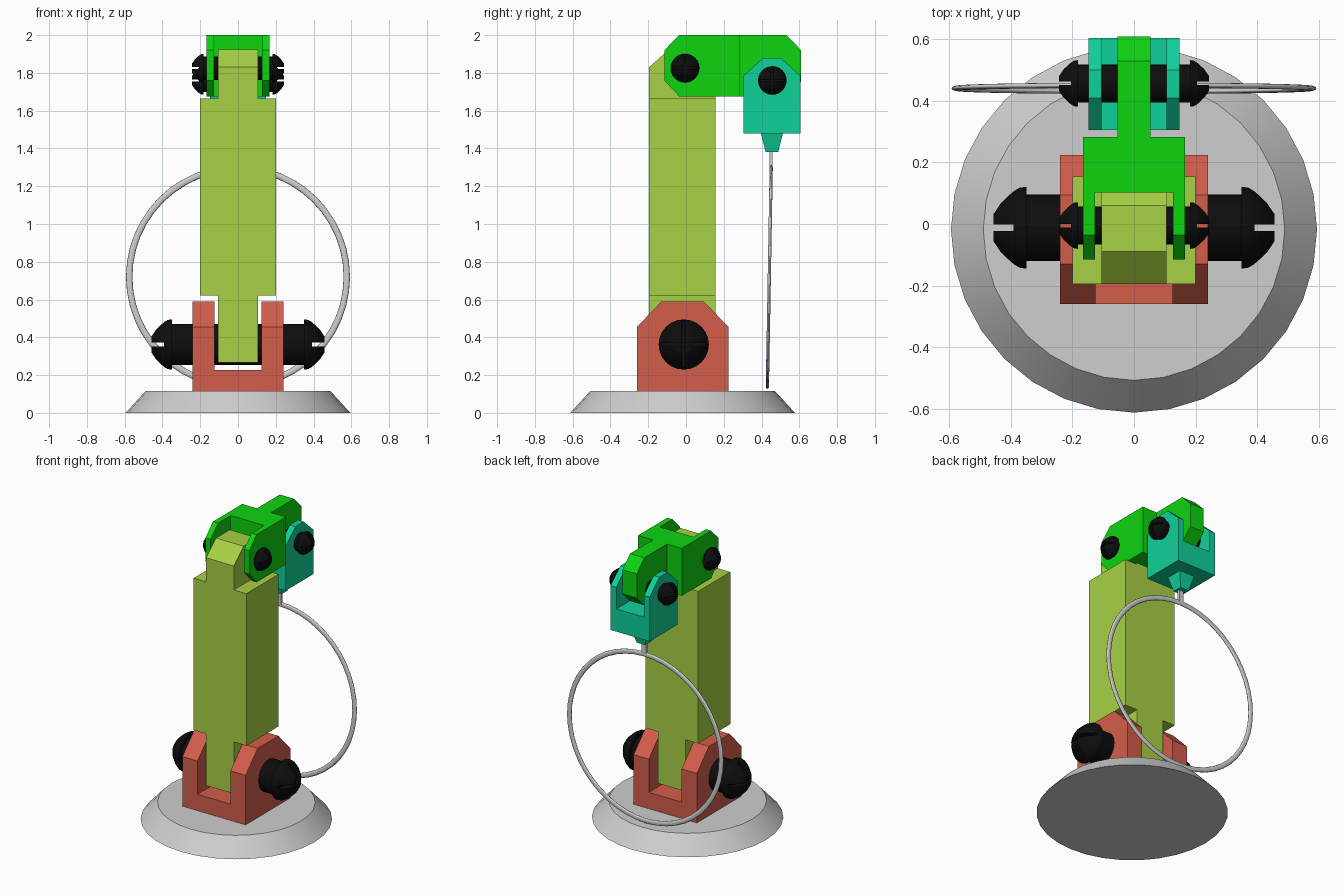
import bpy
import bmesh
import math
from mathutils import Matrix, Vector

old = bpy.data.objects.get("Cube")
if old:
    bpy.data.objects.remove(old, do_unlink=True)


def material(name, rgb):
    m = bpy.data.materials.new(name)
    m.use_nodes = True
    m.diffuse_color = (*rgb, 1)
    m.node_tree.nodes["Principled BSDF"].inputs["Base Color"].default_value = (*rgb, 1)
    return m


GREY = material("light_grey", (0.62, 0.62, 0.62))
BLACK = material("black", (0.004, 0.004, 0.004))
RED = material("brick_red", (0.65, 0.11, 0.07))
LIME = material("lime", (0.39, 0.64, 0.058))
GREEN = material("bright_green", (0.004, 0.66, 0.005))
TEAL = material("teal", (0.005, 0.64, 0.33))


def finish(bm, name, mat):
    bmesh.ops.recalc_face_normals(bm, faces=bm.faces)
    mesh = bpy.data.meshes.new(name)
    bm.to_mesh(mesh)
    bm.free()
    mesh.materials.append(mat)
    ob = bpy.data.objects.new(name, mesh)
    bpy.context.collection.objects.link(ob)
    return ob


def activate(ob):
    bpy.ops.object.select_all(action="DESELECT")
    ob.select_set(True)
    bpy.context.view_layer.objects.active = ob


def smooth(ob):
    activate(ob)
    bpy.ops.object.shade_smooth_by_angle(angle=math.radians(30))


def prism(name, profile, half_width, mat):
    """Side profile in (y, z), extruded across x."""
    bm = bmesh.new()
    face = bm.faces.new([bm.verts.new((-half_width, y, z)) for y, z in profile])
    new = bmesh.ops.extrude_face_region(bm, geom=[face])["geom"]
    verts = [v for v in new if isinstance(v, bmesh.types.BMVert)]
    bmesh.ops.translate(bm, verts=verts, vec=(2 * half_width, 0, 0))
    return finish(bm, name, mat)


def box(name, x, y, z, mat):
    """Box from (low, high) ranges."""
    return_ob = prism(name, [(y[0], z[0]), (y[1], z[0]), (y[1], z[1]), (y[0], z[1])],
                      (x[1] - x[0]) / 2, mat)
    return_ob.data.transform(Matrix.Translation(((x[0] + x[1]) / 2, 0, 0)))
    return return_ob


def carve(ob, cuts):
    """Cut box-shaped notches out of a part."""
    for x, y, z in cuts:
        cutter = box("cutter", x, y, z, ob.data.materials[0])
        cutter.hide_render = True
        mod = ob.modifiers.new("notch", "BOOLEAN")
        mod.operation = "DIFFERENCE"
        mod.solver = "EXACT"
        mod.object = cutter
        activate(ob)
        bpy.ops.object.modifier_apply(modifier=mod.name)
        bpy.data.objects.remove(cutter, do_unlink=True)


def lathe(name, profile, axis, steps, mat):
    """Spin (radius, height) points about z, then point z along axis."""
    bm = bmesh.new()
    vs = [bm.verts.new((r, 0, h)) for r, h in profile]
    edges = [bm.edges.new(pair) for pair in zip(vs, vs[1:])]
    bmesh.ops.spin(bm, geom=vs + edges, cent=(0, 0, 0), axis=(0, 0, 1),
                   angle=math.tau, steps=steps, use_merge=False)
    bmesh.ops.remove_doubles(bm, verts=bm.verts, dist=0.0001)
    turn = Vector((0, 0, 1)).rotation_difference(Vector(axis)).to_matrix()
    bmesh.ops.transform(bm, matrix=turn.to_4x4(), verts=bm.verts)
    return finish(bm, name, mat)


def hinge_pin(name, y, z, end, s):
    """Shaft along x with a domed, cross-slotted head at both ends."""
    half = [(0.108 * s, end - 0.107 * s), (0.133 * s, end - 0.107 * s),
            (0.13 * s, end - 0.085 * s), (0.115 * s, end - 0.06 * s),
            (0.082 * s, end - 0.025 * s), (0.045 * s, end), (0, end)]
    profile = [(r, -h) for r, h in reversed(half)] + half
    ob = lathe(name, profile, (1, 0, 0), 24, BLACK)
    thin, wide, deep = 0.01 * s, 0.2 * s, end - 0.066 * s
    cuts = []
    for x in ((deep, end + 0.1), (-end - 0.1, -deep)):
        cuts.append((x, (-thin, thin), (-wide, wide)))
        cuts.append((x, (-wide, wide), (-thin, thin)))
    carve(ob, cuts)
    ob.data.transform(Matrix.Translation((0, y, z)))
    smooth(ob)


BOTH = (-1, 1)


def side(sign, a, b):
    return (a, b) if sign > 0 else (-b, -a)


# Round sloped base
base = lathe("base", [(0, 0), (0.595, 0), (0.49, 0.115), (0, 0.115)], (0, 0, 1), 32, GREY)
base.data.transform(Matrix.Translation((0, -0.018, 0)))
smooth(base)

# Forked bracket on the base
bracket = prism("base_bracket", [(-0.26, 0.115), (0.225, 0.115), (0.225, 0.455),
                                 (0.095, 0.59), (-0.13, 0.59), (-0.26, 0.455)], 0.24, RED)
carve(bracket, [((-0.125, 0.125), (-1, 1), (0.227, 1))])

# Upright arm with a narrow tongue at each end
arm = prism("upright_arm", [(-0.195, 0.268), (0.155, 0.268), (0.155, 1.83),
                            (0.06, 1.925), (-0.09, 1.925), (-0.195, 1.83)], 0.2, LIME)
carve(arm, [(side(s, 0.105, 0.5), (-1, 1), z) for s in BOTH for z in ((0, 0.622), (1.665, 2.5))])

# Top link: fork at the front, tongue at the back
link = prism("top_link", [(-0.115, 1.76), (-0.035, 1.675), (0.53, 1.675), (0.61, 1.755),
                          (0.61, 1.92), (0.53, 2.0), (-0.035, 2.0), (-0.115, 1.92)], 0.166, GREEN)
carve(link, [((-0.127, 0.127), (-1, 0.102), (1, 3))]
      + [(side(s, 0.054, 0.5), (0.283, 1), (1, 3)) for s in BOTH])

# Hanging clevis and its tapered socket
clevis = prism("tool_clevis", [(0.305, 1.48), (0.605, 1.48), (0.605, 1.785),
                               (0.5, 1.88), (0.41, 1.88), (0.305, 1.785)], 0.148, TEAL)
carve(clevis, [((-0.105, 0.105), (-1, 1), (1.635, 3))])

bm = bmesh.new()
bmesh.ops.create_cone(bm, cap_ends=True, segments=4, radius1=0.033 * math.sqrt(2),
                      radius2=0.058 * math.sqrt(2), depth=0.1,
                      matrix=Matrix.Translation((0, 0.455, 1.43))
                      @ Matrix.Rotation(math.pi / 4, 4, "Z"))
finish(bm, "tool_socket", TEAL)

# Hinge pins
hinge_pin("base_pin", -0.012, 0.362, 0.457, 1)
hinge_pin("elbow_pin", -0.005, 1.825, 0.243, 0.57)
hinge_pin("tool_pin", 0.457, 1.76, 0.243, 0.57)

# Large flattened ring hanging from a short stem
bpy.ops.mesh.primitive_torus_add(major_segments=48, minor_segments=12, major_radius=0.576,
                                 minor_radius=0.017, location=(0, 0.441, 0.72),
                                 rotation=(math.radians(89.0), 0, 0))
ring = bpy.context.object
ring.name = "tool_ring"
ring.scale.z = 0.5
ring.data.materials.append(GREY)
smooth(ring)
box("ring_stem", (-0.018, 0.018), (0.442, 0.459), (1.295, 1.385), GREY)
